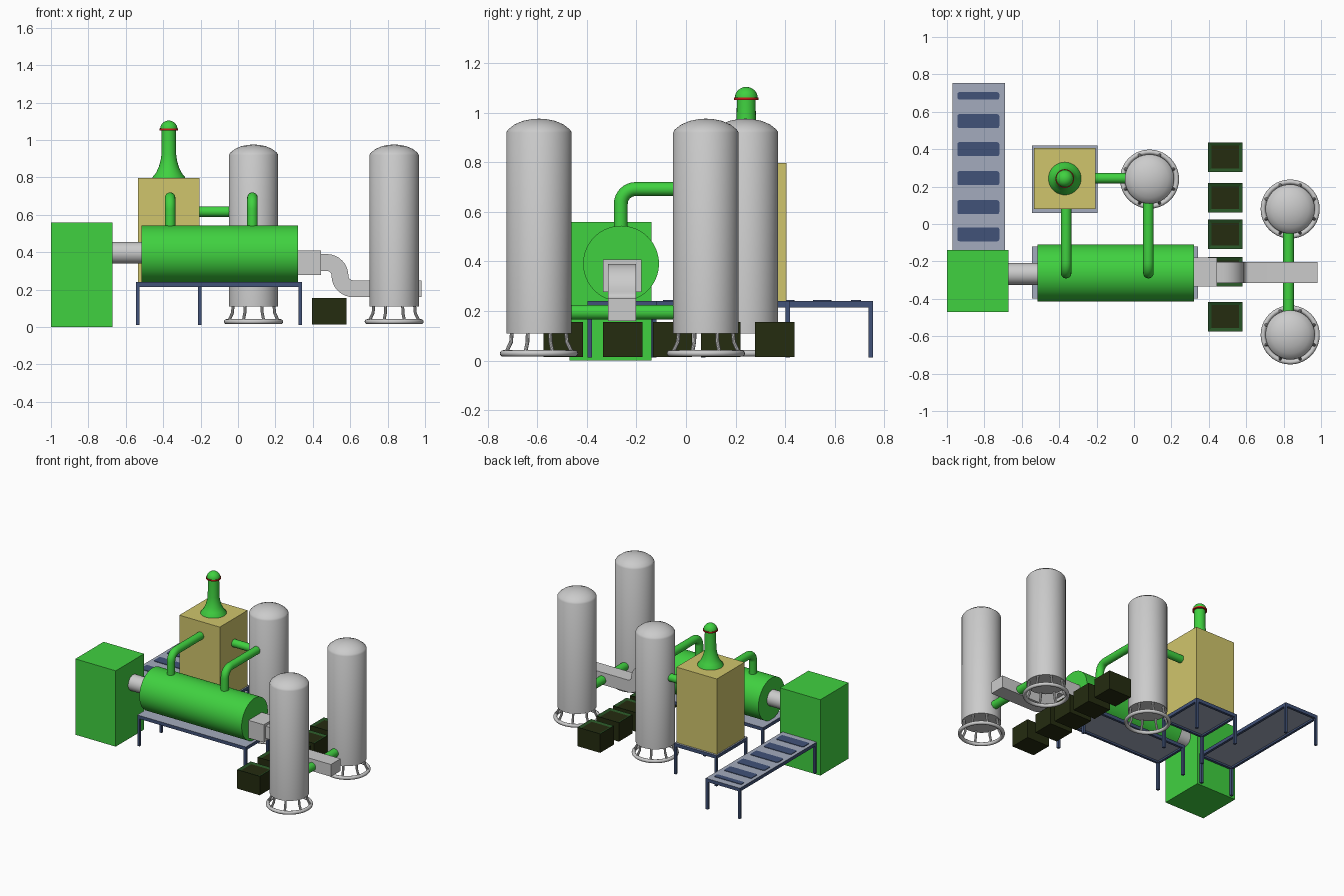
import bpy, bmesh, math
from mathutils import Vector

if "Cube" in bpy.data.objects:
    bpy.data.objects.remove(bpy.data.objects["Cube"])


def mat(name, r, g, b):
    m = bpy.data.materials.new(name)
    m.diffuse_color = (r, g, b, 1)
    m.use_nodes = True
    m.node_tree.nodes["Principled BSDF"].inputs["Base Color"].default_value = m.diffuse_color
    return m


GREEN = mat("bright_green", .051, .64, .051)
YELLOW = mat("mustard", .63, .56, .15)
GREY = mat("light_grey", .60, .60, .60)
NAVY = mat("navy_steel", .053, .085, .19)
PLATE = mat("plate_blue_grey", .37, .41, .51)
RED = mat("red", .6, .01, .01)
DARK = mat("dark_olive", .018, .025, .005)
RIM = mat("dark_green", .02, .085, .018)


def finish(name, bm, mats, smooth=False):
    bmesh.ops.recalc_face_normals(bm, faces=bm.faces)
    me = bpy.data.meshes.new(name)
    bm.to_mesh(me)
    bm.free()
    for m in mats:
        me.materials.append(m)
    ob = bpy.data.objects.new(name, me)
    bpy.context.collection.objects.link(ob)
    if smooth:
        bpy.context.view_layer.objects.active = ob
        ob.select_set(True)
        bpy.ops.object.shade_smooth_by_angle(angle=math.radians(35))
        ob.select_set(False)
    return ob


def add_box(bm, x0, x1, y0, y1, z0, z1):
    vs = bmesh.ops.create_cube(bm, size=1)["verts"]
    for v in vs:
        v.co = Vector((x1 if v.co.x > 0 else x0, y1 if v.co.y > 0 else y0, z1 if v.co.z > 0 else z0))


def box(name, m, *d):
    bm = bmesh.new()
    add_box(bm, *d)
    return finish(name, bm, [m])


def lathe(name, m, profile, x, y, n=40):
    """Spin (radius, z) points about a vertical axis."""
    bm = bmesh.new()
    vs = [bm.verts.new((x + r, y, z)) for r, z in profile]
    es = [bm.edges.new(p) for p in zip(vs, vs[1:])]
    bmesh.ops.spin(bm, geom=vs + es, cent=(x, y, 0), axis=(0, 0, 1), angle=math.tau, steps=n)
    bmesh.ops.remove_doubles(bm, verts=bm.verts, dist=1e-5)
    return finish(name, bm, [m], True)


def add_tube(bm, pts, r, n=20):
    """Round tube along a planar list of points, with closed ends."""
    pts = [Vector(p) for p in pts]
    side = Vector((1, 0, 0))
    if abs((pts[-1] - pts[0]).normalized().x) > .9:
        side = Vector((0, 1, 0))
    rings = []
    for i, p in enumerate(pts):
        t = (pts[min(i + 1, len(pts) - 1)] - pts[max(i - 1, 0)]).normalized()
        u = (side - t * side.dot(t)).normalized()
        w = t.cross(u)
        rings.append([bm.verts.new(p + r * (math.cos(a) * u + math.sin(a) * w))
                      for a in (math.tau * k / n for k in range(n))])
    for a, b in zip(rings, rings[1:]):
        for k in range(n):
            bm.faces.new((a[k], a[(k + 1) % n], b[(k + 1) % n], b[k]))
    bm.faces.new(rings[0])
    bm.faces.new(rings[-1])


def tube(name, m, pts, r, n=20):
    bm = bmesh.new()
    add_tube(bm, pts, r, n)
    return finish(name, bm, [m], True)


# Feed cabinet, burner drum and neck between them
box("feed_cabinet", GREEN, -1, -.67, -.47, -.14, 0, .56)
tube("drum_neck", GREY, [(-.68, -.267, .397), (-.5, -.267, .397)], .058, 32)
tube("drum", GREEN, [(-.515, -.262, .391), (.32, -.262, .391)], .153, 64)


# Steel tables: plate with blue edges, rails and four legs
def table(name, x0, x1, y0, y1):
    bm = bmesh.new()
    add_box(bm, x0, x1, y0, y1, .228, .24)
    for f in bm.faces:
        f.normal_update()
        f.material_index = 1 if abs(f.normal.z) > .5 else 0
    w = .018
    for x in (x0, x1 - w):
        add_box(bm, x, x + w, y0, y1, .215, .23)
        for y in (y0, y1 - w):
            add_box(bm, x, x + w, y, y + w, .012, .23)
    for y in (y0, y1 - w):
        add_box(bm, x0, x1, y, y + w, .215, .23)
    finish(name, bm, [NAVY, PLATE])


table("drum_table", -.545, .342, -.397, -.12)
table("tower_table", -.545, -.195, .06, .42)
table("conveyor_table", -.97, -.69, -.14, .755)

# Conveyor slats with rounded corners
for i, (y, h) in enumerate([(.685, .04), (.55, .075), (.4, .075), (.245, .075), (.09, .075), (-.055, .075)]):
    bm = bmesh.new()
    add_box(bm, -.945, -.72, y - h / 2, y + h / 2, .236, .244)
    up = [e for e in bm.edges if abs(e.verts[0].co.z - e.verts[1].co.z) > .005]
    bmesh.ops.bevel(bm, geom=up, offset=.012, segments=3, profile=.5, affect='EDGES')
    finish(f"conveyor_slat_{i + 1}", bm, [NAVY])

# Filter tower with flared chimney, red band and cap
box("filter_tower", YELLOW, -.535, -.205, .08, .405, .24, .797)
CX, CY = -.37, .243
lathe("chimney", GREEN, [(0, .795), (.088, .795), (.086, .803), (.068, .825), (.054, .855), (.044, .89),
                         (.039, .925), (.038, 1.055), (0, 1.055)], CX, CY)
lathe("chimney_band", RED, [(0, 1.051), (.05, 1.051), (.05, 1.061), (0, 1.061)], CX, CY)
lathe("chimney_cap", GREEN, [(0, 1.06)] + [(.046 * math.cos(a), 1.06 + .044 * math.sin(a))
      for a in (math.pi / 2 * k / 8 for k in range(8))] + [(0, 1.104)], CX, CY)

# Silos on splayed ring stands
for i, (x, y) in enumerate([(.083, .24), (.835, .08), (.835, -.593)]):
    lathe(f"silo_{i + 1}", GREY, [(0, .11), (.132, .11), (.132, .92), (.125, .932), (.1, .952),
                                  (.065, .967), (.03, .974), (0, .976)], x, y, 48)
    lathe(f"silo_{i + 1}_base_ring", GREY,
          [(.145 + .013 * math.cos(math.tau * k / 12), .029 + .013 * math.sin(math.tau * k / 12))
           for k in range(13)], x, y)
    bm = bmesh.new()
    for k in range(8):
        a = math.tau * (k + .5) / 8
        c, s = math.cos(a), math.sin(a)
        add_tube(bm, [(x + r * c, y + r * s, z) for r, z in ((.118, .12), (.122, .075), (.145, .03))], .008, 10)
    finish(f"silo_{i + 1}_legs", bm, [GREY], True)

# Elbow pipes from the drum to the tower and to the first silo
for name, x, end in (("tower_pipe", -.363, .1), ("silo_pipe", .077, .13)):
    R, y0, zt = .06, -.263, .692
    bend = [(x, y0 + R - R * math.cos(a), zt - R + R * math.sin(a))
            for a in (math.pi / 2 * k / 8 for k in range(9))]
    tube(name, GREEN, [(x, y0, .5)] + bend + [(x, end, zt)], .028)

# Straight link pipes
tube("tower_silo_link", GREEN, [(-.22, .245, .617), (-.03, .245, .617)], .028)
tube("silo_link", GREEN, [(.826, -.48, .195), (.826, -.03, .195)], .03)

# Drum outlet and S-shaped discharge duct
box("drum_outlet", GREY, .31, .445, -.335, -.18, .277, .408)
path = [(.44, .345), (.475, .345)]
R = .07
path += [(.475 + R * math.sin(a), .345 - R + R * math.cos(a)) for a in (math.pi / 2 * k / 8 for k in range(1, 9))]
path += [(.475 + 2 * R - R * math.cos(a), .275 - R * math.sin(a)) for a in (math.pi / 2 * k / 8 for k in range(1, 9))]
path += [(.98, .205)]
bm = bmesh.new()
rings = []
for i, (x, z) in enumerate(path):
    a, b = path[max(i - 1, 0)], path[min(i + 1, len(path) - 1)]
    d = Vector((b[0] - a[0], b[1] - a[1])).normalized() * .045
    rings.append([bm.verts.new((x - s * d.y, y, z + s * d.x))
                  for s, y in ((-1, -.315), (-1, -.202), (1, -.202), (1, -.315))])
for p, q in zip(rings, rings[1:]):
    for k in range(4):
        bm.faces.new((p[k], p[(k + 1) % 4], q[(k + 1) % 4], q[k]))
bm.faces.new(rings[0])
bm.faces.new(rings[-1])
finish("discharge_duct", bm, [GREY], True)

# Dark bins with green rims and sunken contents
for i, y in enumerate((.358, .14, -.055, -.255, -.495)):
    bm = bmesh.new()
    add_box(bm, .395, .58, y - .079, y + .079, .015, .155)
    bm.normal_update()
    top = max(bm.faces, key=lambda f: f.calc_center_median().z)
    rim = bmesh.ops.inset_region(bm, faces=[top], thickness=.026)["faces"]
    for f in rim:
        f.material_index = 1
    bmesh.ops.translate(bm, verts=top.verts, vec=(0, 0, -.008))
    finish(f"bin_{i + 1}", bm, [DARK, RIM])
